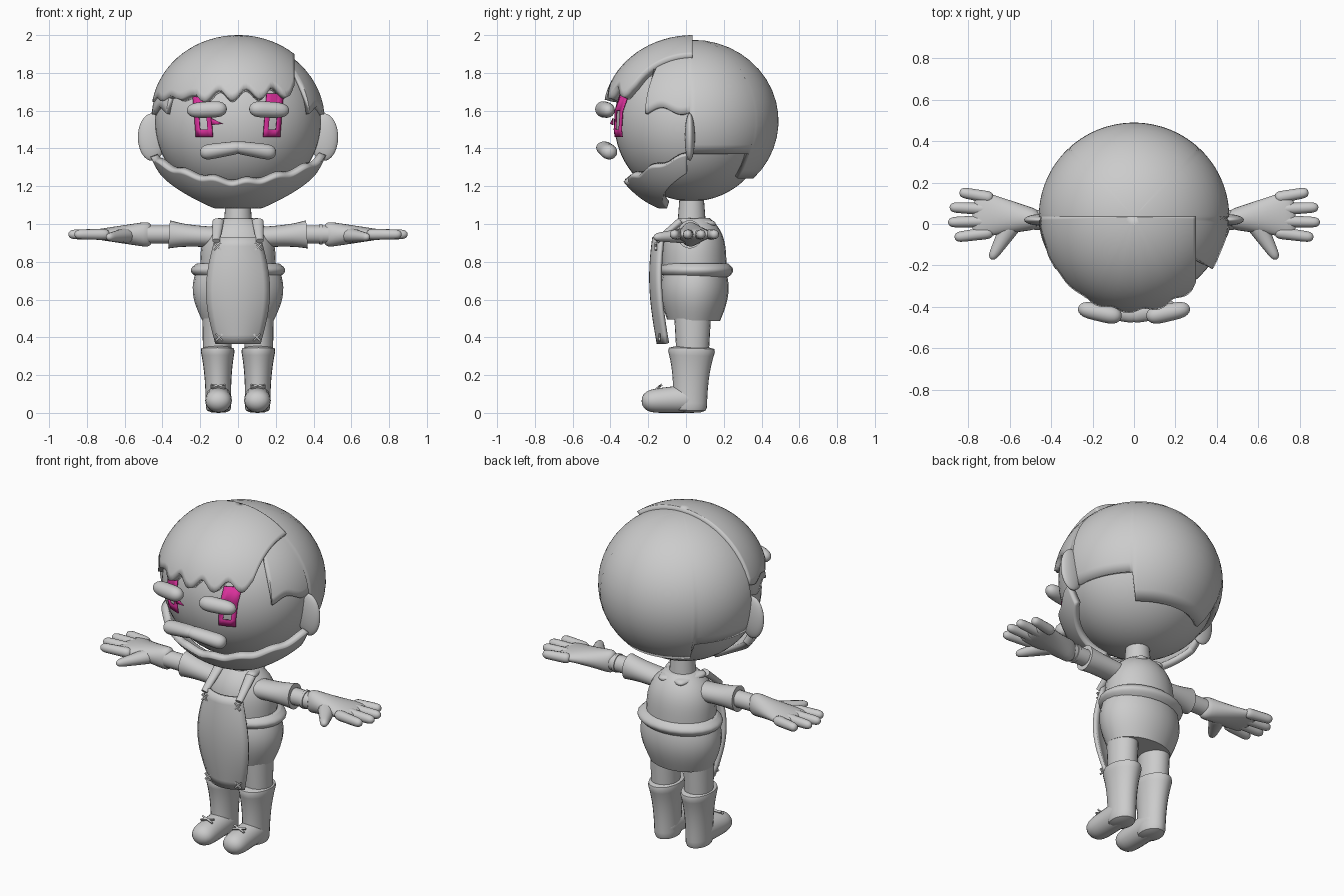
import bpy, bmesh
from math import sin, cos, radians, acos, sqrt, pi
from mathutils import Matrix, Vector

if "Cube" in bpy.data.objects:
    bpy.data.objects.remove(bpy.data.objects["Cube"])


def material(name, colour):
    mat = bpy.data.materials.new(name)
    mat.use_nodes = True
    mat.diffuse_color = (*colour, 1)
    mat.node_tree.nodes["Principled BSDF"].inputs["Base Color"].default_value = (*colour, 1)
    return mat


GREY = material("light grey", (0.6, 0.6, 0.6))
PINK = material("eye pink", (0.7, 0.03, 0.33))


def finish(name, bm, mirror=False, thickness=0, mat=GREY):
    """Turn a bmesh into a smooth-shaded object, optionally thickened and mirrored."""
    bmesh.ops.remove_doubles(bm, verts=bm.verts, dist=0.0005)
    bmesh.ops.recalc_face_normals(bm, faces=bm.faces)
    mesh = bpy.data.meshes.new(name)
    bm.to_mesh(mesh)
    bm.free()
    mesh.materials.append(mat)
    part = bpy.data.objects.new(name, mesh)
    bpy.context.collection.objects.link(part)
    if thickness:
        solid = part.modifiers.new("Thickness", "SOLIDIFY")
        solid.thickness, solid.offset = thickness, -1
    if mirror:
        part.modifiers.new("Mirror", "MIRROR")
    bpy.ops.object.select_all(action="DESELECT")
    bpy.context.view_layer.objects.active = part
    part.select_set(True)
    bpy.ops.object.shade_smooth_by_angle(angle=radians(45))


def bridge(bm, rows):
    """Join neighbouring rows of vertices with quads."""
    for low, high in zip(rows, rows[1:]):
        for a, b, c, d in zip(low, low[1:], high[1:], high):
            bm.faces.new((a, b, c, d))


def taper(first, last):
    return lambda t: first + (last - first) * t


def sweep(name, start, end, wide, tall=None, rounding=0, mirror=False, sides=24, steps=16):
    """Elliptical tube whose half-width and half-height follow rules along its length."""
    tall = tall or wide
    start, end = Vector(start), Vector(end)
    along = (end - start).normalized()
    upright = abs(along.z) > 0.9
    across = Vector((1, 0, 0)) if upright else Vector((0, 0, 1)).cross(along).normalized()
    up = along.cross(across)
    bm = bmesh.new()
    rows = []
    for step in range(steps + 1):
        t = (1 - cos(pi * step / steps)) / 2
        shrink = sqrt(max(0, 1 - abs(2 * t - 1) ** rounding)) if rounding else 1
        ring = []
        for side in range(sides):
            a = 2 * pi * side / sides
            offset = across * wide(t) * cos(a) + up * tall(t) * sin(a)
            ring.append(bm.verts.new(start.lerp(end, t) + offset * shrink))
        rows.append(ring + ring[:1])
    bridge(bm, rows)
    if not rounding:
        bm.faces.new(rows[0][:-1])
        bm.faces.new(rows[-1][:-1])
    finish(name, bm, mirror)


def ellipsoid(name, centre, radii, mirror=False):
    bm = bmesh.new()
    place = Matrix.Translation(centre) @ Matrix.Diagonal((*radii, 1))
    bmesh.ops.create_uvsphere(bm, u_segments=48, v_segments=32, radius=1, matrix=place)
    finish(name, bm, mirror)


def shell(name, centre, radii, upper, lower, first, last, thickness, rows=16):
    """Sheet on an ellipsoid between two height rules; angle 0 is the front, 90 is +x."""
    bm = bmesh.new()
    columns = []
    for degrees in range(first, last + 1, 2):
        polar = [acos(max(-1, min(1, (edge(degrees) - centre[2]) / radii[2]))) for edge in (upper, lower)]
        turn = radians(degrees)
        column = []
        for row in range(rows + 1):
            p = taper(*polar)(row / rows)
            direction = Vector((sin(p) * sin(turn), -sin(p) * cos(turn), cos(p)))
            column.append(bm.verts.new(Vector(centre) + direction * Vector(radii)))
        columns.append(column)
    bridge(bm, columns)
    finish(name, bm, thickness=thickness)


# Head, ears and neck
HEAD, HEAD_RADII = Vector((0, 0.03, 1.54)), Vector((0.44, 0.41, 0.42))
ellipsoid("head", HEAD, HEAD_RADII)
ellipsoid("ear", (0.455, 0.02, 1.46), (0.075, 0.027, 0.125), mirror=True)
sweep("neck", (0, 0.03, 1), (0, 0.03, 1.2), taper(0.075, 0.06))


# Hair cap, with its hem dropping behind the ears
def crown(degrees):
    return 2


def hair_hem(degrees):
    angle = abs(degrees)
    if angle < 55:
        return 1.82
    if angle < 90:
        return 1.6 + 0.02 * sin(radians(angle * 12))
    return 1.37 if angle < 138 else 1.24


shell("hair_cap", (0, 0.035, 1.545), (0.46, 0.455, 0.43), crown, hair_hem, -180, 180, 0.04)

# Swept fringe, jagged in front and cut straight on its left side
FRINGE, FRINGE_RADII, PARTING = (0, 0.035, 1.58), (0.46, 0.475, 0.42), 0.3


def fringe_hem(degrees):
    depth = 0.03 if degrees > -32 else 0.01
    jagged = 1.69 - depth * cos(radians(18 * (degrees + 4))) + 0.0004 * degrees
    reach = FRINGE_RADII[0] * sin(radians(degrees))
    if reach < PARTING:
        return jagged
    return max(jagged, FRINGE[2] + FRINGE_RADII[2] * sqrt(1 - (PARTING / reach) ** 2))


shell("fringe", FRINGE, FRINGE_RADII, crown, fringe_hem, -90, 90, 0.05)


# Beard wrapping the jaw
def beard_top(degrees):
    return 1.24 + 0.14 * abs(degrees / 90) ** 1.5 + 0.008 * sin(radians(degrees * 14))


def beard_bottom(degrees):
    return 1.12 + 0.18 * max(0, abs(degrees) / 45 - 1)


shell("beard", (0, 0.02, 1.54), (0.46, 0.42, 0.45), beard_top, beard_bottom, -88, 88, 0.04)

# Brows and moustache
sweep("brow", (0.06, -0.45, 1.61), (0.27, -0.405, 1.6), taper(0.045, 0.04), rounding=4, mirror=True)
sweep("moustache", (-0.03, -0.44, 1.41), (0.2, -0.4, 1.375), taper(0.045, 0.045),
      taper(0.033, 0.043), rounding=6, mirror=True)


# Flat eye frames that follow the face
def eye(name, side, corner):
    bm = bmesh.new()

    def point(x, z):
        x += 0.08 * (z - HEAD.z)
        depth = sqrt(1 - (x / HEAD_RADII.x) ** 2 - ((z - HEAD.z) / HEAD_RADII.z) ** 2)
        return bm.verts.new((side * x, HEAD.y - HEAD_RADII.y * depth - 0.025, z))

    grid = [[point(x, z) for x in (0.14, 0.165, 0.205, 0.23)] for z in (1.46, 1.5, 1.6, 1.69)]
    bridge(bm, grid)
    bm.faces.ensure_lookup_table()
    bmesh.ops.delete(bm, geom=[bm.faces[4]], context="FACES_ONLY")
    if corner:
        bm.faces.new([point(0.14, 1.56), point(0.08, 1.53), point(0.14, 1.525)])
    finish(name, bm, thickness=0.006, mat=PINK)


eye("left_eye", 1, False)
eye("right_eye", -1, True)

# Shirt, skirt and waist band
sweep("shirt", (0, 0.045, 0.74), (0, 0.04, 1.03), lambda t: 0.2 * (1 - 0.55 * t ** 4),
      lambda t: 0.17 * (1 - 0.5 * t ** 4))
sweep("skirt", (0, 0.05, 0.79), (0, 0.04, 0.49), lambda t: 0.19 + 0.05 * sin(0.9 * pi * (1 - t)),
      lambda t: 0.14 + 0.04 * sin(0.9 * pi * (1 - t)))
sweep("waist_band", (0, 0.055, 0.72), (0, 0.055, 0.79), lambda t: 0.22 + 0.03 * sin(pi * t),
      lambda t: 0.17 + 0.025 * sin(pi * t))

# Apron panel, widest at the hips and curved around the body
bm = bmesh.new()
panel = []
for step in range(13):
    t = step / 12
    width, front = 0.12 + 0.05 * sin(pi * t), -0.155 - 0.04 * sin(0.8 * pi * t)
    panel.append([bm.verts.new((width * k / 5, front + 0.05 * (k / 5) ** 2, taper(0.365, 0.93)(t)))
                  for k in range(-5, 6)])
bridge(bm, panel)
finish("apron", bm, thickness=0.02)

# Straps from the bib over the shoulders to the nape
SHOULDER = (0.105, -0.03, 1.015)
sweep("front_strap", (0.115, -0.155, 0.91), SHOULDER, taper(0.02, 0.03), taper(0.015, 0.02), mirror=True)
sweep("back_strap", SHOULDER, (0.03, 0.15, 1), taper(0.03, 0.05), taper(0.02, 0.02), 8, mirror=True)


# Crossed stitches and boot laces
def cross(name, centre, angle, length, tilt=0):
    bm = bmesh.new()
    for turn in (angle, -angle):
        place = (Matrix.Translation(centre) @ Matrix.Rotation(tilt, 4, "X")
                 @ Matrix.Rotation(turn, 4, "Y") @ Matrix.Diagonal((length, 0.012, 0.009, 1)))
        bmesh.ops.create_cube(bm, size=1, matrix=place)
    finish(name, bm, mirror=True)


cross("bib_stitch", (0.108, -0.16, 0.88), pi / 4, 0.05)
cross("hem_stitch", (0.1, -0.14, 0.4), pi / 4, 0.05)
cross("boot_lace", (0.105, -0.14, 0.14), 0.3, 0.08, tilt=-0.9)

# Arms, sleeves and bracelet
ARM_Y, ARM_Z = 0.02, 0.945
sweep("sleeve", (0.12, ARM_Y, 0.93), (0.365, ARM_Y, ARM_Z), taper(0.07, 0.065),
      lambda t: 0.055 + 0.02 * t ** 3, mirror=True)
sweep("forearm", (0.3, ARM_Y, ARM_Z), (0.48, ARM_Y, ARM_Z), taper(0.048, 0.048), mirror=True)
sweep("bracelet", (0.43, ARM_Y, ARM_Z), (0.447, ARM_Y, ARM_Z), taper(0.053, 0.053))

# Gloved hands with fanned fingers
sweep("palm", (0.45, ARM_Y, ARM_Z), (0.78, 0.05, ARM_Z), taper(0.045, 0.12), taper(0.072, 0.022),
      rounding=12, mirror=True)
for i, label in enumerate(("index", "middle", "ring", "little")):
    tip = (0.9 - 0.02 * (i - 1.3) ** 2, 0.073 * i - 0.065, ARM_Z)
    sweep(label + "_finger", (0.68, 0.055 * i - 0.04, ARM_Z), tip, taper(0.03, 0.025),
          rounding=8, mirror=True, sides=12)
sweep("thumb", (0.58, 0.02, 0.94), (0.69, -0.17, 0.93), taper(0.055, 0.02), taper(0.045, 0.02),
      rounding=10, mirror=True, sides=12)

# Legs and boots
sweep("leg", (0.11, 0.035, 0.56), (0.11, 0.035, 0.3), taper(0.08, 0.075), taper(0.1, 0.085), mirror=True)
sweep("boot_shaft", (0.108, 0.03, 0.355), (0.103, 0.02, 0), lambda t: 0.067 + 0.03 * (1 - t) ** 3,
      lambda t: 0.09 + 0.045 * (1 - t) ** 3, rounding=24, mirror=True)
sweep("boot_foot", (0.103, 0.1, 0.08), (0.103, -0.235, 0.06), taper(0.068, 0.072),
      taper(0.08, 0.06), rounding=6, mirror=True)
